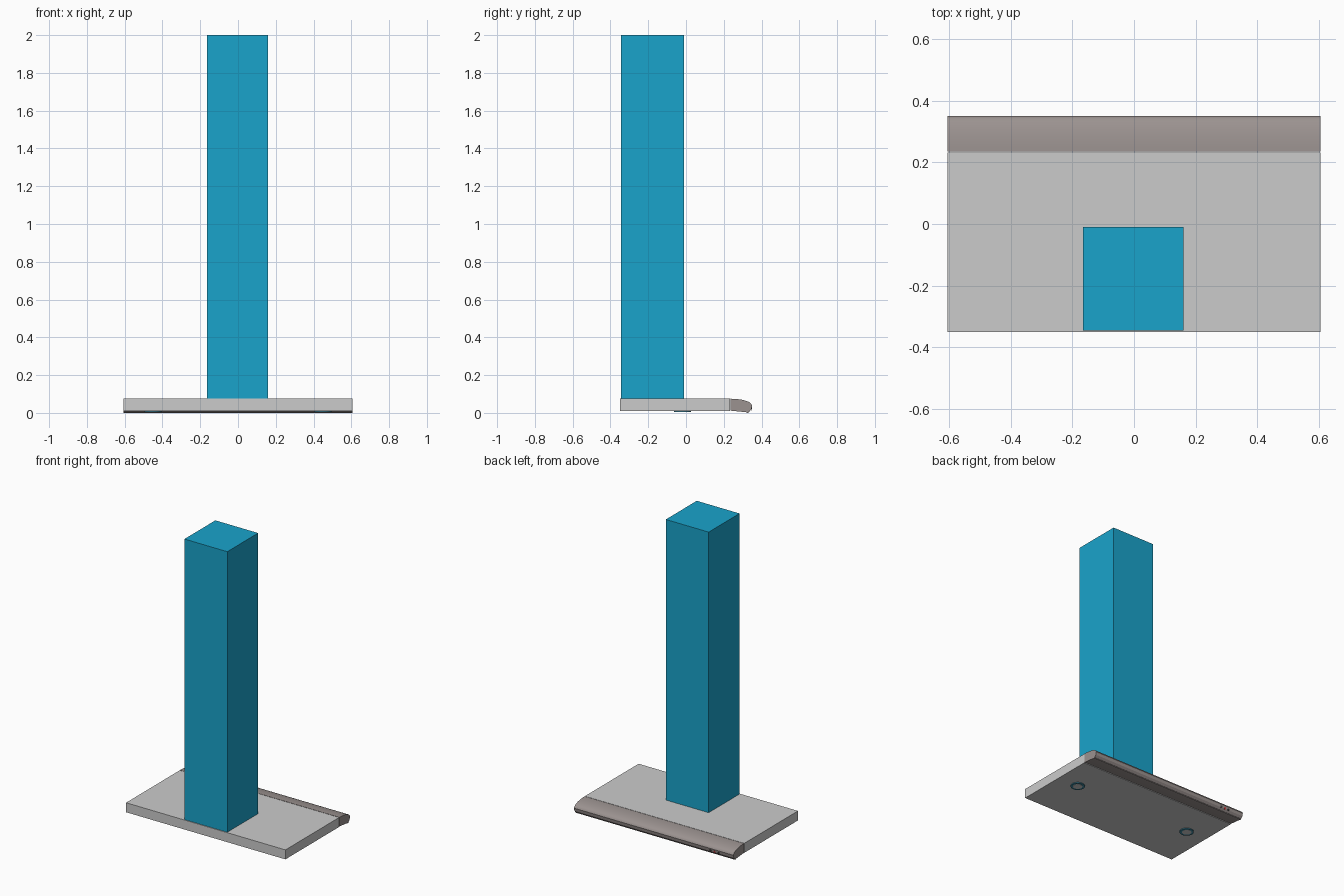
import bpy, bmesh, math
from mathutils import Vector

if "Cube" in bpy.data.objects:
    bpy.data.objects.remove(bpy.data.objects["Cube"])


def mat(name, rgb):
    m = bpy.data.materials.new(name)
    m.diffuse_color = (*rgb, 1)
    m.use_nodes = True
    m.node_tree.nodes["Principled BSDF"].inputs["Base Color"].default_value = m.diffuse_color
    return m


blue = mat("blue_film", (0.01, 0.37, 0.6))
warm = mat("warm_steel", (0.33, 0.29, 0.28))
teal = mat("lamp_trim", (0.05, 0.25, 0.35))
glass = mat("lamp_glass", (0.75, 0.78, 0.78))
red = mat("red_button", (0.6, 0.05, 0.05))
dark = mat("dark_button", (0.05, 0.05, 0.05))


def box(name, lo, hi, m=None):
    lo, hi = Vector(lo), Vector(hi)
    bpy.ops.mesh.primitive_cube_add(size=1, location=(lo + hi) / 2)
    o = bpy.context.object
    o.name, o.scale = name, hi - lo
    if m:
        o.data.materials.append(m)
    return o


def cylinder(name, loc, r, depth, m, rot=(0, 0, 0)):
    bpy.ops.mesh.primitive_cylinder_add(vertices=32, radius=r, depth=depth,
                                        location=loc, rotation=rot)
    o = bpy.context.object
    o.name = name
    o.data.materials.append(m)
    bpy.ops.object.shade_smooth_by_angle()


def extrude_x(name, profile, x0, x1, m):
    bm = bmesh.new()
    face = bm.faces.new([bm.verts.new((x0, y, z)) for y, z in profile])
    ext = bmesh.ops.extrude_face_region(bm, geom=[face])["geom"]
    bmesh.ops.translate(bm, vec=(x1 - x0, 0, 0),
                        verts=[v for v in ext if isinstance(v, bmesh.types.BMVert)])
    bmesh.ops.recalc_face_normals(bm, faces=bm.faces[:])
    me = bpy.data.meshes.new(name)
    bm.to_mesh(me)
    bm.free()
    o = bpy.data.objects.new(name, me)
    bpy.context.collection.objects.link(o)
    me.materials.append(m)
    bpy.context.view_layer.objects.active = o
    o.select_set(True)
    bpy.ops.object.shade_smooth_by_angle()


# Flat hood body and chimney
box("hood_body", (-0.605, -0.35, 0.01), (0.605, 0.232, 0.075))
box("chimney", (-0.165, -0.345, 0.075), (0.16, -0.01, 2.0), blue)

# Rounded lip: arc over the top, steep nose, shallow underside
arc = [(0.235 + 0.113 * math.sin(t), 0.04 + 0.035 * math.cos(t))
       for t in (i * math.radians(78) / 10 for i in range(11))]
lip = arc + [(0.35, 0.038), (0.346, 0.018), (0.333, 0.004), (0.322, 0.003), (0.235, 0.012)]
extrude_x("rounded_lip", lip, -0.605, 0.605, warm)

# Underside lamps
for x in (-0.45, 0.45):
    cylinder("lamp_trim", (x, -0.018, 0.0085), 0.045, 0.007, teal)
    cylinder("lamp_glass", (x, -0.018, 0.0075), 0.03, 0.007, glass)

# Buttons on the lip nose
for x, m in ((-0.43, dark), (-0.46, red), (-0.49, dark)):
    cylinder("button", (x, 0.3455, 0.022), 0.008, 0.006, m, (math.radians(80), 0, 0))

# Thin lower edge of the lip
box("lip_edge", (-0.605, 0.322, 0.0), (0.605, 0.332, 0.005), warm)
